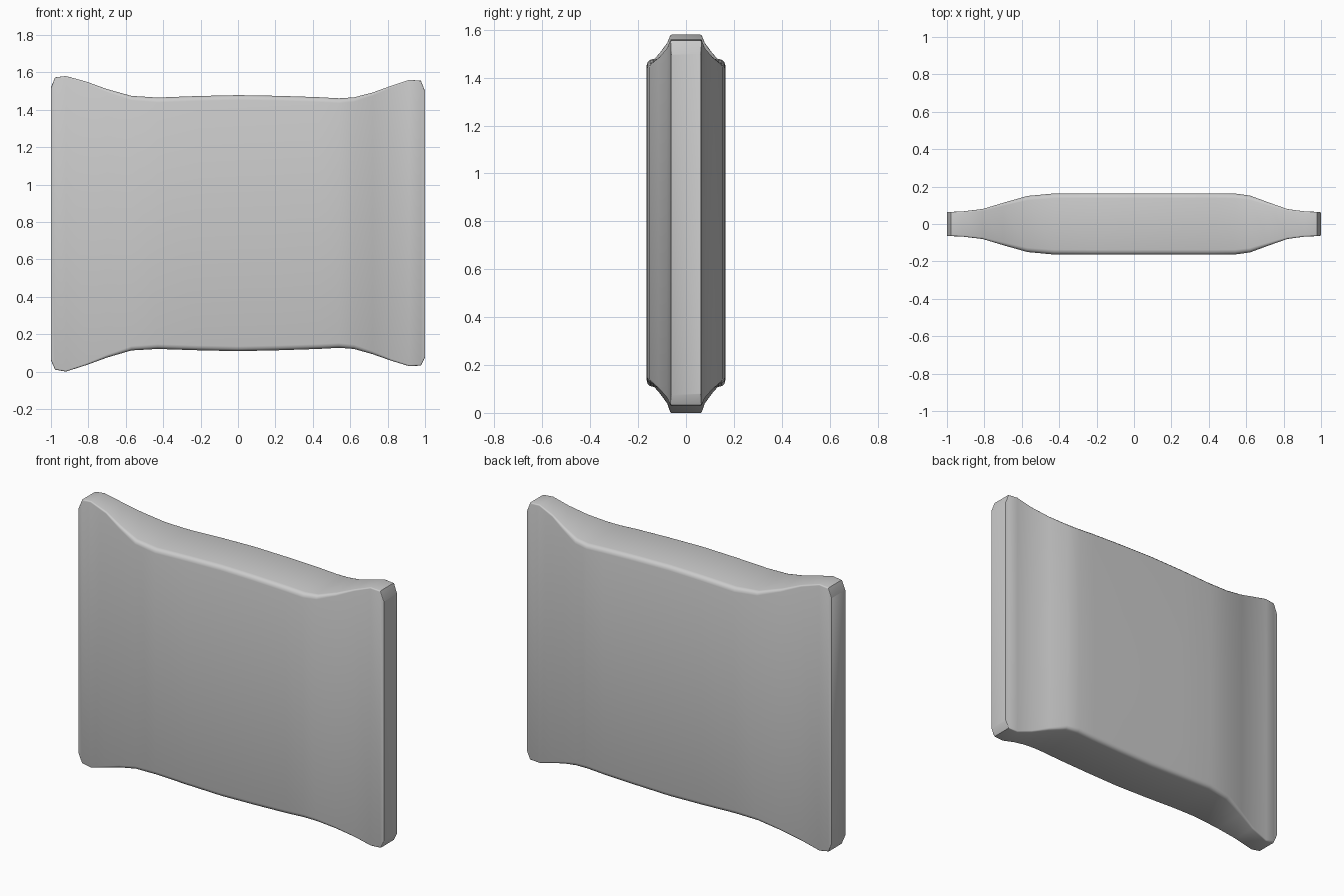
import bpy, bmesh, math

if "Cube" in bpy.data.objects:
    bpy.data.objects.remove(bpy.data.objects["Cube"])

# Stations along the width: x, bottom z, top z, half thickness
STATIONS = [
    (-1.0, .06, 1.52, .064), (-.978, .01, 1.573, .065), (-.92, 0, 1.58, .067),
    (-.81, .035, 1.55, .08), (-.7, .075, 1.51, .113), (-.57, .113, 1.474, .15),
    (-.43, .121, 1.465, .163), (-.22, .114, 1.473, .164), (0, .109, 1.478, .164),
    (.22, .114, 1.474, .164), (.43, .121, 1.467, .164), (.54, .127, 1.461, .163),
    (.62, .121, 1.466, .152), (.72, .093, 1.492, .115), (.82, .058, 1.528, .08),
    (.915, .029, 1.56, .067), (.978, .032, 1.555, .065), (1.0, .075, 1.50, .062),
]


def section(x, z0, z1, h):
    """Rounded rectangle in the y-z plane, corners softer where thicker."""
    r = 0.006 + 0.02 * (h - 0.06) / 0.104
    corners = [(h - r, z1 - r, 0), (r - h, z1 - r, 90),
               (r - h, z0 + r, 180), (h - r, z0 + r, 270)]
    points = []
    for y, z, start in corners:
        for step in range(4):
            a = math.radians(start + step * 30)
            points.append((x, y + r * math.cos(a), z + r * math.sin(a)))
    return points


# Panel lofted through the stations, capped at both ends
bm = bmesh.new()
rings = [[bm.verts.new(p) for p in section(*s)] for s in STATIONS]
for a, b in zip(rings, rings[1:]):
    for i in range(len(a)):
        j = (i + 1) % len(a)
        bm.faces.new((a[i], a[j], b[j], b[i]))
bm.faces.new(rings[0])
bm.faces.new(rings[-1])
bmesh.ops.recalc_face_normals(bm, faces=bm.faces)

mesh = bpy.data.meshes.new("flared_panel")
bm.to_mesh(mesh)
bm.free()
panel = bpy.data.objects.new("flared_panel", mesh)
bpy.context.collection.objects.link(panel)
bpy.context.view_layer.objects.active = panel
panel.select_set(True)
bpy.ops.object.shade_smooth_by_angle(angle=math.radians(40))
